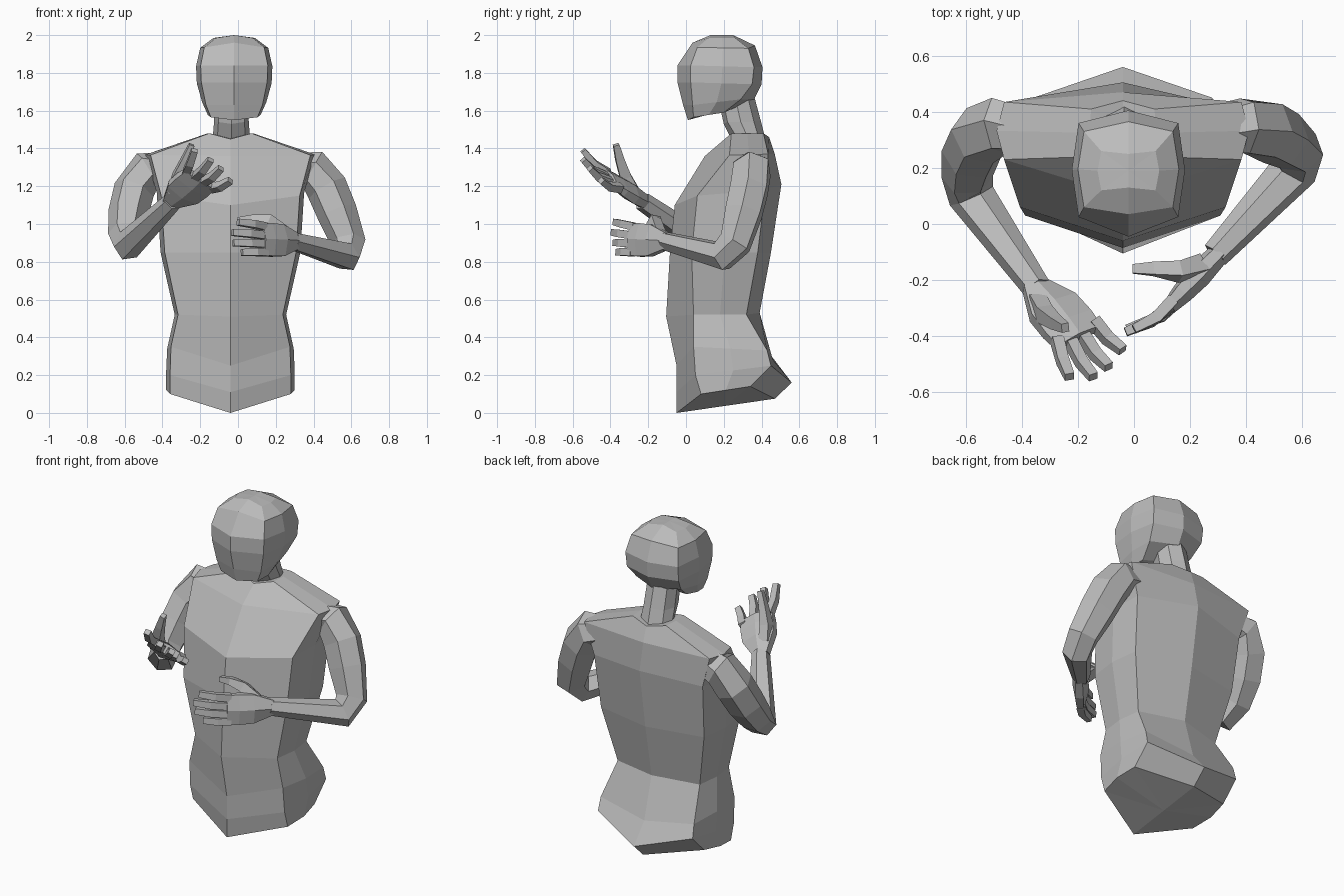
import bpy
import math
from mathutils import Vector

old_cube = bpy.data.objects.get("Cube")
if old_cube:
    bpy.data.objects.remove(old_cube, do_unlink=True)

# One clay-grey material for the whole figure
clay = bpy.data.materials.new("clay_grey")
clay.use_nodes = True
grey = (0.5, 0.5, 0.5, 1)
clay.diffuse_color = grey
clay.node_tree.nodes["Principled BSDF"].inputs["Base Color"].default_value = grey


def loft(name, rings):
    """Skin a row of equal rings and close both ends with fans."""
    count = len(rings[0])
    verts = [point for ring in rings for point in ring]
    faces = []
    for level in range(len(rings) - 1):
        low, high = level * count, (level + 1) * count
        for i in range(count):
            j = (i + 1) % count
            faces.append((low + i, low + j, high + j, high + i))
    for ring, start, flip in ((rings[0], 0, True), (rings[-1], len(verts) - count, False)):
        centre = len(verts)
        verts.append((ring[0] + ring[count // 2]) / 2)
        for i in range(count):
            j = (i + 1) % count
            a, b = start + i, start + j
            faces.append((b, a, centre) if flip else (a, b, centre))
    mesh = bpy.data.meshes.new(name)
    mesh.from_pydata(verts, [], faces)
    mesh.materials.append(clay)
    mesh.validate()
    mesh.update()
    obj = bpy.data.objects.new(name, mesh)
    bpy.context.collection.objects.link(obj)
    return obj


def section(centre_x, front, half, fore, aft, back, corner):
    """Symmetric eight-point ring: front ridge, corners, flanks, back ridge."""
    flank = [(a + b) / 2 for a, b in zip(fore, aft)]
    right_half = [(half * corner, *fore), (half, *flank), (half * corner, *aft)]
    outline = [(0, *front)] + right_half + [(0, *back)]
    outline += [(-x, y, z) for x, y, z in reversed(right_half)]
    return [Vector((x + centre_x, y, z)) for x, y, z in outline]


def body_part(name, centre_x, levels, corner):
    loft(name, [section(centre_x, *level, corner) for level in levels])


def tube(name, path, sizes, across, sides=6):
    """Faceted limb along a path; sizes are half extents (across, through)."""
    path = [Vector(p) for p in path]
    across = Vector(across)
    rings = []
    for k, point in enumerate(path):
        tangent = Vector((0, 0, 0))
        if k > 0:
            tangent += (point - path[k - 1]).normalized()
        if k < len(path) - 1:
            tangent += (path[k + 1] - point).normalized()
        tangent.normalize()
        u = (across - tangent * across.dot(tangent)).normalized()
        v = tangent.cross(u)
        wide, deep = sizes[k]
        grow = 1 / math.cos(math.pi / sides)
        ring = []
        for i in range(sides):
            angle = (i + 0.5) * math.tau / sides
            ring.append(point + (u * math.cos(angle) * wide + v * math.sin(angle) * deep) * grow)
        rings.append(ring)
    loft(name, rings)


def hand(side, wrist, knuckles, tips, thumb, back_sign):
    """Flat palm, four bent fingers and a thumb."""
    wrist = Vector(wrist)
    knuckles = [Vector(k) for k in knuckles]
    tips = [Vector(t) for t in tips]
    across = knuckles[0] - knuckles[-1]
    middle = sum(knuckles, Vector()) / len(knuckles)
    reach = middle - wrist
    back = across.cross(reach).normalized() * back_sign
    half = across.length / 2 + 0.02
    tube(side + "_palm",
         [wrist - reach * 0.2, wrist + reach * 0.35, wrist + reach * 0.75, middle + reach * 0.08],
         [(0.042, 0.034), (half * 0.95, 0.04), (half, 0.034), (half * 0.95, 0.024)], across)
    names = ("index", "middle", "ring", "little")
    for label, knuckle, tip in zip(names, knuckles, tips):
        bend = knuckle.lerp(tip, 0.5) + back * 0.015
        tube(f"{side}_{label}_finger", [knuckle, bend, tip],
             [(0.021, 0.021), (0.02, 0.02), (0.017, 0.015)], across, 4)
    tube(side + "_thumb", thumb,
         [(0.035, 0.03), (0.03, 0.028), (0.023, 0.02), (0.016, 0.014)], back, 4)


# Torso levels: front ridge (y, z), half width, front corner, back corner, back ridge
body_part("torso", -0.04, [
    ((-.05, 0), .34, (.08, .1), (.34, .14), (.47, .075)),
    ((-.05, .11), .34, (.05, .2), (.45, .25), (.56, .16)),
    ((-.05, .25), .335, (.04, .35), (.43, .33), (.46, .28)),
    ((-.105, .51), .295, (.04, .52), (.32, .52), (.39, .53)),
    ((-.085, .85), .37, (.03, .85), (.38, .85), (.45, .85)),
    ((-.06, 1.1), .39, (.06, 1.15), (.42, 1.18), (.505, 1.21)),
    ((.1, 1.36), .45, (.23, 1.365), (.435, 1.37), (.47, 1.37)),
    ((.21, 1.45), .12, (.24, 1.48), (.41, 1.48), (.44, 1.46)),
], 0.94)

# Neck
body_part("neck", -0.035, [
    ((.25, 1.43), .1, (.28, 1.44), (.39, 1.44), (.425, 1.43)),
    ((.2, 1.53), .092, (.22, 1.54), (.36, 1.54), (.395, 1.55)),
    ((.18, 1.62), .09, (.2, 1.64), (.33, 1.66), (.36, 1.68)),
], 0.75)

# Head
body_part("head", -0.02, [
    ((.01, 1.55), .14, (.04, 1.565), (.2, 1.59), (.23, 1.61)),
    ((-.015, 1.63), .17, (.035, 1.63), (.29, 1.66), (.36, 1.66)),
    ((-.045, 1.75), .198, (.025, 1.75), (.35, 1.74), (.4, 1.74)),
    ((-.045, 1.84), .202, (.025, 1.84), (.36, 1.83), (.405, 1.83)),
    ((.035, 1.96), .18, (.06, 1.935), (.33, 1.93), (.365, 1.945)),
    ((.13, 2), .11, (.12, 1.985), (.26, 1.985), (.25, 2)),
], 0.88)

# Arms: shoulder, upper arm, elbow, forearm, wrist
arm_sizes = [(r, r) for r in (.07, .092, .096, .093, .08, .073, .044)]
tube("left_arm", [(.27, .34, 1.3), (.395, .35, 1.29), (.47, .335, 1.19), (.525, .305, 1.06),
                  (.585, .26, .9), (.57, .19, .83), (.29, -.11, .91)],
     arm_sizes, (.8, -.6, .45))
tube("right_arm", [(-.35, .34, 1.3), (-.48, .35, 1.285), (-.55, .315, 1.18), (-.58, .25, 1.06),
                   (-.595, .17, .95), (-.58, .1, .89), (-.345, -.23, 1.12)],
     arm_sizes, (-.86, -.33, .39))

# Hands
hand("left", (.28, -.13, .91),
     [(.14, -.27, .985), (.13, -.29, .94), (.135, -.29, .895), (.15, -.28, .85)],
     [(0, -.375, 1.01), (-.03, -.385, .955), (-.025, -.375, .9), (.02, -.36, .85)],
     [(.24, -.15, .95), (.16, -.17, 1.015), (.07, -.16, 1.025), (-.005, -.16, 1.02)], 1)
hand("right", (-.335, -.245, 1.135),
     [(-.275, -.41, 1.27), (-.225, -.42, 1.25), (-.18, -.4, 1.225), (-.145, -.345, 1.19)],
     [(-.23, -.545, 1.39), (-.145, -.545, 1.34), (-.09, -.51, 1.295), (-.04, -.45, 1.23)],
     [(-.345, -.28, 1.17), (-.32, -.32, 1.25), (-.28, -.35, 1.34), (-.245, -.37, 1.42)], -1)
